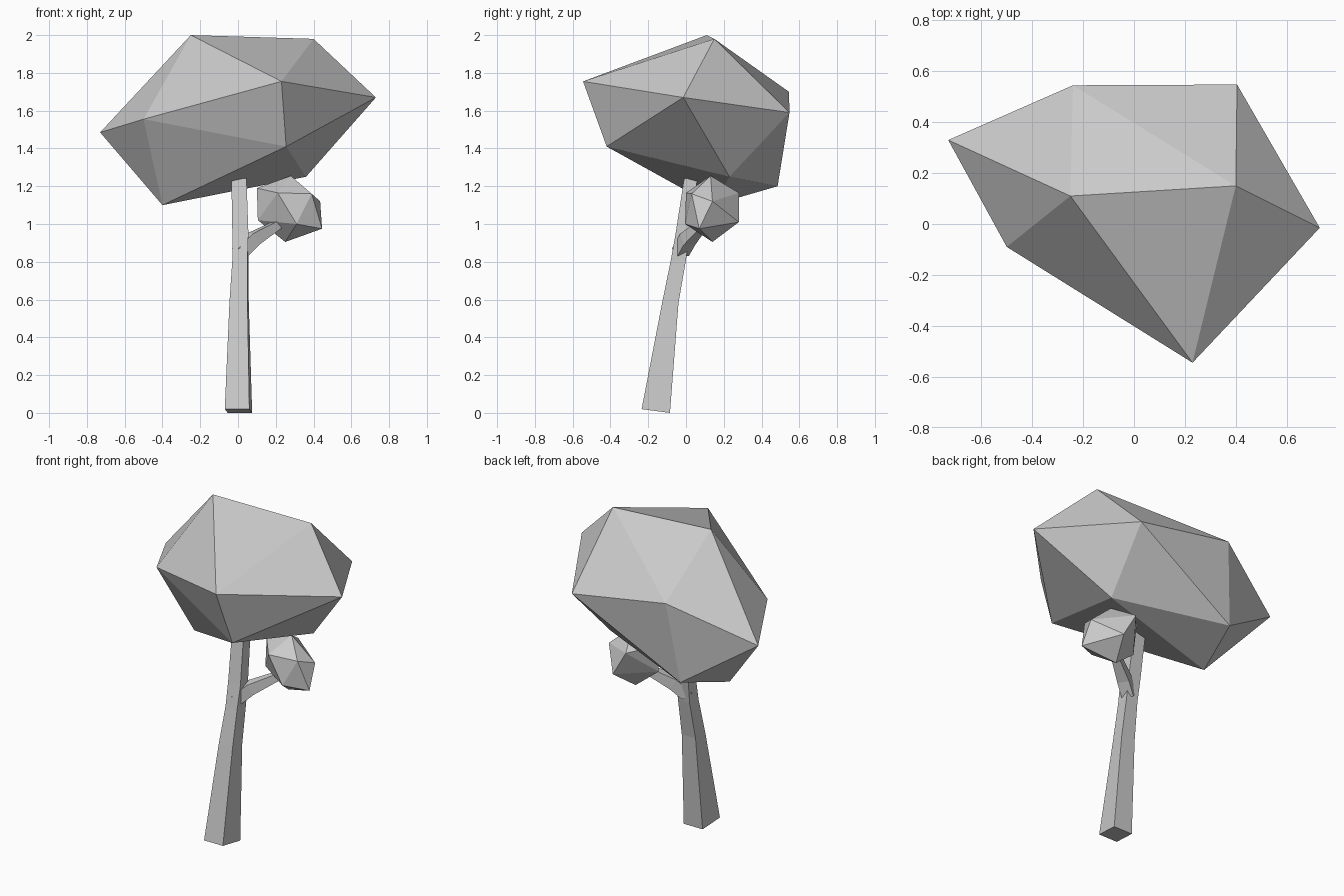
import bpy
import bmesh
from mathutils import Vector

if "Cube" in bpy.data.objects:
    bpy.data.objects.remove(bpy.data.objects["Cube"], do_unlink=True)

# One plain grey for the whole tree
grey = bpy.data.materials.new("light grey")
colour = (0.6, 0.6, 0.6, 1)
grey.diffuse_color = colour
grey.use_nodes = True
grey.node_tree.nodes["Principled BSDF"].inputs["Base Color"].default_value = colour


def finish(name, bm):
    bmesh.ops.recalc_face_normals(bm, faces=bm.faces)
    mesh = bpy.data.meshes.new(name)
    bm.to_mesh(mesh)
    bm.free()
    mesh.materials.append(grey)
    obj = bpy.data.objects.new(name, mesh)
    bpy.context.collection.objects.link(obj)
    return obj


def faceted_clump(name, points):
    """Flat-faced foliage wrapped around a few corner points."""
    bm = bmesh.new()
    for p in points:
        bm.verts.new(p)
    bmesh.ops.convex_hull(bm, input=bm.verts)
    return finish(name, bm)


def loft(name, rings):
    """Skin four-cornered rings into a closed limb."""
    bm = bmesh.new()
    loops = [[bm.verts.new(p) for p in ring] for ring in rings]
    for low, high in zip(loops, loops[1:]):
        for i in range(4):
            j = (i + 1) % 4
            bm.faces.new((low[i], low[j], high[j], high[i]))
    bm.faces.new(loops[0])
    bm.faces.new(loops[-1])
    return finish(name, bm)


def trunk_ring(x0, x1, y0, y1, z, skew=0.0, drop=0.0):
    return [(x0, y0, z), (x1, y0, z), (x1 + skew, y1, z - drop), (x0 + skew, y1, z - drop)]


def branch_ring(centre, direction, half):
    d = Vector(direction).normalized()
    side = d.cross(Vector((0, 0, 1))).normalized()
    up = side.cross(d)
    c = Vector(centre)
    return [c + half * (a * side + b * up) for a, b in ((-1, -1), (1, -1), (1, 1), (-1, 1))]


# Leaning square trunk
loft("trunk", [
    trunk_ring(-0.07, 0.06, -0.235, -0.085, 0.02, 0.015, 0.02),
    trunk_ring(-0.045, 0.05, -0.125, -0.04, 0.59, 0.007, 0.01),
    trunk_ring(-0.03, 0.05, -0.08, 0.0, 0.81, 0.005),
    trunk_ring(-0.03, 0.055, -0.055, 0.02, 0.95),
    trunk_ring(-0.035, 0.045, -0.01, 0.06, 1.24),
])

# Side branch reaching into the small clump
loft("branch", [
    branch_ring((0.01, -0.03, 0.85), (0.5, 0.3, 0.8), 0.035),
    branch_ring((0.08, 0.01, 0.92), (0.7, 0.4, 0.5), 0.035),
    branch_ring((0.25, 0.11, 1.02), (0.8, 0.4, 0.45), 0.018),
])

# Large crown
faceted_clump("main_crown", [
    (-0.25, 0.11, 2.0), (0.40, 0.15, 1.98), (0.23, -0.545, 1.755),
    (0.73, -0.015, 1.67), (-0.73, 0.33, 1.485), (-0.5, -0.09, 1.555),
    (0.255, -0.42, 1.41), (0.36, 0.23, 1.25), (-0.24, 0.545, 1.70),
    (0.405, 0.548, 1.59), (-0.40, 0.14, 1.10), (-0.30, 0.485, 1.20),
])

# Small clump on the branch
faceted_clump("small_crown", [
    (0.28, 0.13, 1.255), (0.25, 0.14, 0.905), (0.435, 0.14, 1.12),
    (0.445, 0.07, 0.975), (0.21, 0.0, 1.165), (0.31, -0.005, 1.0),
    (0.105, 0.12, 1.02), (0.10, 0.14, 1.19), (0.22, 0.28, 1.165),
    (0.31, 0.28, 1.01), (0.39, 0.03, 1.16),
])
